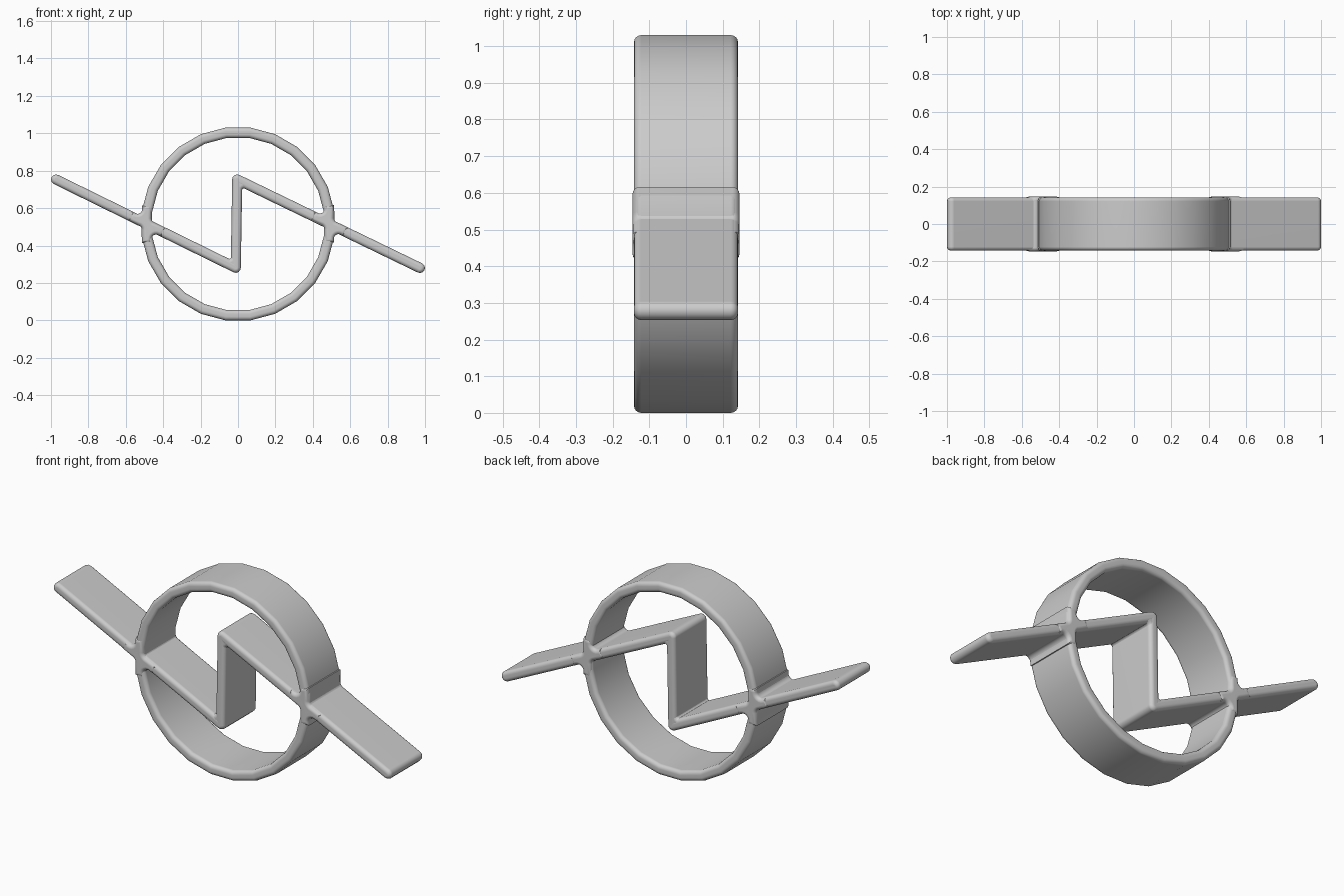
import bpy, bmesh, math
from mathutils import Vector

if "Cube" in bpy.data.objects:
    bpy.data.objects.remove(bpy.data.objects["Cube"], do_unlink=True)

CENTRE_Z = 0.515
HALF = 0.027          # half thickness of the bars and the ring
DEPTH = 0.142         # half depth front to back
ROUND = 0.02          # rim rounding

grey = bpy.data.materials.new("light grey")
grey.use_nodes = True
grey.diffuse_color = (0.6, 0.6, 0.6, 1)
grey.node_tree.nodes["Principled BSDF"].inputs["Base Color"].default_value = (0.6, 0.6, 0.6, 1)


def finish(name, bm, rims):
    """Round the rim edges and turn the mesh into a smooth shaded object."""
    bmesh.ops.recalc_face_normals(bm, faces=bm.faces)
    bmesh.ops.bevel(bm, geom=rims, offset=ROUND, segments=4, profile=0.5,
                    affect='EDGES', clamp_overlap=False)
    mesh = bpy.data.meshes.new(name)
    bm.to_mesh(mesh)
    bm.free()
    mesh.materials.append(grey)
    obj = bpy.data.objects.new(name, mesh)
    bpy.context.collection.objects.link(obj)
    bpy.ops.object.select_all(action='DESELECT')
    obj.select_set(True)
    bpy.context.view_layer.objects.active = obj
    bpy.ops.object.shade_smooth_by_angle(angle=math.radians(40))
    normals = obj.modifiers.new("even shading", 'WEIGHTED_NORMAL')
    normals.keep_sharp = True
    return obj


def prism(name, outline, depth):
    """Extrude an x-z outline front to back and round both rims."""
    bm = bmesh.new()
    front = [bm.verts.new((p.x, -depth, p.y)) for p in outline]
    back = [bm.verts.new((p.x, depth, p.y)) for p in outline]
    bm.faces.new(front)
    bm.faces.new(back[::-1])
    for i in range(len(outline)):
        j = (i + 1) % len(outline)
        bm.faces.new((front[j], front[i], back[i], back[j]))
    rims = [e for e in bm.edges if abs(e.verts[0].co.y - e.verts[1].co.y) < 1e-5]
    return finish(name, bm, rims)


def polar(angle, radius=1.0):
    return Vector((math.cos(angle), math.sin(angle))) * radius


def bar(name, start, end):
    """Flat plank with round ends."""
    a, b = Vector(start), Vector(end)
    heading = math.atan2(b.y - a.y, b.x - a.x)
    outline = []
    for centre, turn in ((b, -math.pi / 2), (a, math.pi / 2)):
        outline += [centre + polar(heading + turn + math.pi * k / 6, HALF) for k in range(7)]
    return prism(name, outline, DEPTH)


def junction(name, centre, arms, radius, depth):
    """Filleted blend where several arms meet."""
    centre, h, outline = Vector(centre), HALF - 0.002, []
    arms = sorted(a % math.tau for a in arms)
    for i, a in enumerate(arms):
        gap = (arms[(i + 1) % len(arms)] - a) % math.tau
        mid, b = a + gap / 2, a + gap
        reach = 0.1
        outline += [centre + polar(a, reach) + polar(a - math.pi / 2, h),
                    centre + polar(a, reach) + polar(a + math.pi / 2, h)]
        if gap > math.pi:
            outline.append(centre + polar(mid, HALF * 0.7))
            continue
        hub = centre + polar(mid, (h + radius) / math.sin(gap / 2))
        sweep = math.pi - gap
        outline += [hub + polar(mid + math.pi + sweep * (0.5 - k / 6), radius)
                    for k in range(7)]
    return prism(name, outline, depth)


# Faceted ring
SIDES = 24
bm = bmesh.new()
loops = []
for r, y in ((0.515, -DEPTH), (0.515, DEPTH), (0.46, DEPTH), (0.46, -DEPTH)):
    r /= math.cos(math.pi / SIDES)
    points = [polar(math.tau * (i + 0.5) / SIDES, r) for i in range(SIDES)]
    loops.append([bm.verts.new((p.x, y, p.y + CENTRE_Z)) for p in points])
rims = []
for k in range(4):
    a, b = loops[k], loops[(k + 1) % 4]
    for i in range(SIDES):
        j = (i + 1) % SIDES
        bm.faces.new((a[i], a[j], b[j], b[i]))
for loop in loops:
    rims += [bm.edges.get((loop[i], loop[(i + 1) % SIDES])) for i in range(SIDES)]
finish("ring", bm, rims)

# Zigzag of three planks
right_tip, left_tip = (-0.973, 0.753), (0.973, 0.28)
low_bend, high_bend = (-0.012, 0.281), (-0.004, 0.753)
bar("right_wing", right_tip, low_bend)
bar("upright", low_bend, high_bend)
bar("left_wing", high_bend, left_tip)

# Blends at the ring crossings and at the two bends
slope = math.atan2(low_bend[1] - right_tip[1], low_bend[0] - right_tip[0])
up = math.pi / 2
for name, x, z in (("right_crossing", -0.4875, 0.514), ("left_crossing", 0.4875, 0.516)):
    junction(name, (x, z), (slope, slope + math.pi, up, -up), 0.025, DEPTH + 0.004)
junction("low_bend_blend", low_bend, (slope + math.pi, up), 0.012, DEPTH - 0.001)
junction("high_bend_blend", high_bend, (slope, -up), 0.012, DEPTH - 0.001)
